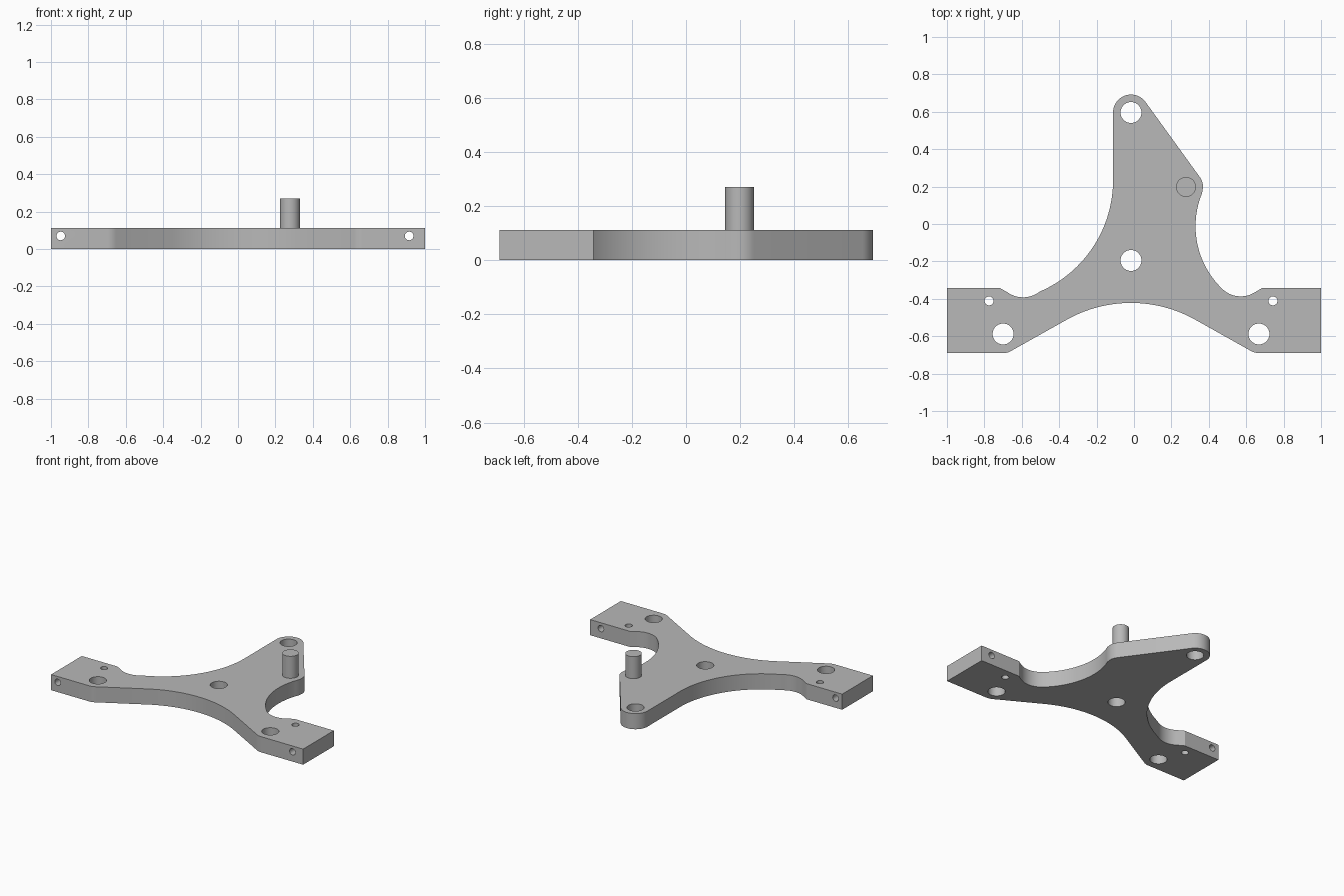
import bpy, bmesh
from math import radians, pi, cos, sin, atan2
from mathutils import Vector

cube = bpy.data.objects.get("Cube")
if cube:
    bpy.data.objects.remove(cube, do_unlink=True)

THICK = 0.112
PIN = (0.278, 0.198)
PIN_TOP = 0.27

metal = bpy.data.materials.new("plain_grey")
metal.use_nodes = True
GREY = (0.48, 0.48, 0.48, 1)
metal.diffuse_color = GREY
metal.node_tree.nodes["Principled BSDF"].inputs["Base Color"].default_value = GREY


def arc(a, b, c, steps=20):
    """Points on the circle running from a through b to c."""
    a, b, c = Vector(a), Vector(b), Vector(c)
    d = 2 * (a.x * (b.y - c.y) + b.x * (c.y - a.y) + c.x * (a.y - b.y))
    aa, bb, cc = a.dot(a), b.dot(b), c.dot(c)
    o = Vector(((aa * (b.y - c.y) + bb * (c.y - a.y) + cc * (a.y - b.y)) / d,
                (aa * (c.x - b.x) + bb * (a.x - c.x) + cc * (b.x - a.x)) / d))
    start, mid, end = (atan2(p.y - o.y, p.x - o.x) for p in (a, b, c))
    sweep = (end - start) % (2 * pi)
    if (mid - start) % (2 * pi) > sweep:
        sweep -= 2 * pi
    r = (a - o).length
    return [(o.x + r * cos(start + sweep * i / steps),
             o.y + r * sin(start + sweep * i / steps)) for i in range(steps + 1)]


def smooth(obj):
    bpy.ops.object.select_all(action='DESELECT')
    obj.select_set(True)
    bpy.context.view_layer.objects.active = obj
    bpy.ops.object.shade_smooth_by_angle(angle=radians(25))


def cylinder(name, r, depth, loc, rot=(0, 0, 0)):
    bpy.ops.mesh.primitive_cylinder_add(vertices=40, radius=r, depth=depth,
                                        location=loc, rotation=rot)
    obj = bpy.context.object
    obj.name = name
    obj.data.materials.append(metal)
    return obj


# Plate outline, counter-clockwise from the front right corner
outline = [(-1, -0.69)]
outline += arc((-0.697, -0.69), (-0.67, -0.685), (-0.647, -0.673), 6)
outline += arc((-0.353, -0.508), (-0.016, -0.422), (0.321, -0.508), 32)
outline += arc((0.615, -0.673), (0.638, -0.685), (0.665, -0.69), 6)
outline += [(1, -0.69), (1, -0.342)]
outline += [(0.685, -0.342)]
outline += arc((0.645, -0.366), (0.57, -0.387), (0.47, -0.345), 16)
outline += arc((0.47, -0.345), (0.329, -0.01), (0.364, 0.165), 28)[1:]
outline += arc((0.368, 0.19), (0.365, 0.225), (0.351, 0.252), 8)
outline += arc((0.061, 0.653), (-0.016, 0.692), (-0.112, 0.596), 24)
outline += arc((-0.112, 0.238), (-0.25, -0.166), (-0.503, -0.361), 32)
outline += arc((-0.503, -0.361), (-0.595, -0.392), (-0.674, -0.367), 14)[1:]
outline += [(-0.717, -0.342), (-1, -0.342)]

bm = bmesh.new()
face = bm.faces.new([bm.verts.new((x, y, 0)) for x, y in outline])
top = bmesh.ops.extrude_face_region(bm, geom=[face])
bmesh.ops.translate(bm, vec=(0, 0, THICK),
                    verts=[g for g in top["geom"] if isinstance(g, bmesh.types.BMVert)])
bmesh.ops.recalc_face_normals(bm, faces=bm.faces)
mesh = bpy.data.meshes.new("bracket_plate")
bm.to_mesh(mesh)
bm.free()
plate = bpy.data.objects.new("bracket_plate", mesh)
bpy.context.collection.objects.link(plate)
mesh.materials.append(metal)

# Bolt holes, small vertical holes, and cross-drilled holes through the arms
cutters = []
for x, y in ((-0.016, 0.596), (-0.016, -0.195), (-0.70, -0.588), (0.668, -0.588)):
    cutters.append(cylinder("bolt_hole_cutter", 0.056, 1, (x, y, 0)))
for x in (-0.775, 0.743):
    cutters.append(cylinder("small_hole_cutter", 0.024, 1, (x, -0.411, 0)))
for x in (-0.948, 0.915):
    cutters.append(cylinder("cross_hole_cutter", 0.023, 1, (x, -0.5, 0.07),
                            (radians(90), 0, 0)))

for cutter in cutters:
    cutter.hide_render = True
    mod = plate.modifiers.new("hole", 'BOOLEAN')
    mod.operation = 'DIFFERENCE'
    mod.solver = 'EXACT'
    mod.object = cutter
    bpy.context.view_layer.objects.active = plate
    bpy.ops.object.modifier_apply(modifier=mod.name)
    bpy.data.objects.remove(cutter, do_unlink=True)
smooth(plate)

# Upright locating pin
pin = cylinder("locating_pin", 0.053, PIN_TOP - THICK + 0.01,
               (*PIN, (PIN_TOP + THICK - 0.01) / 2))
smooth(pin)
